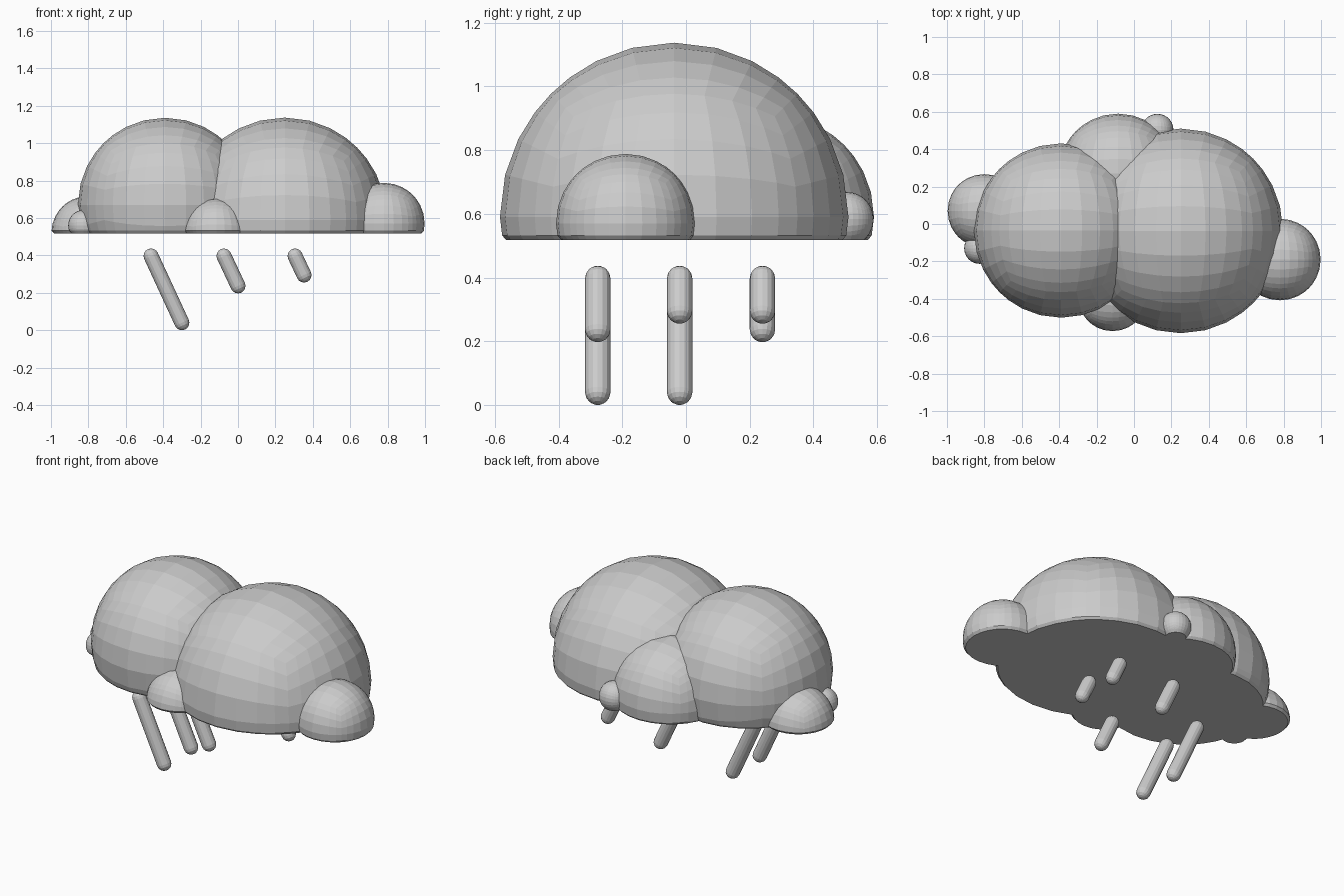
import bpy, bmesh, math
from mathutils import Vector

if "Cube" in bpy.data.objects:
    bpy.data.objects.remove(bpy.data.objects["Cube"])

BASE = 0.518   # flat underside of the cloud
LIP = 0.532    # where the lower lip starts


def link(bm, name):
    mesh = bpy.data.meshes.new(name)
    bm.to_mesh(mesh)
    bm.free()
    ob = bpy.data.objects.new(name, mesh)
    bpy.context.collection.objects.link(ob)
    return ob


def puff(name, centre, r):
    # cube-based sphere: subdivided cube pushed out to a radius
    bm = bmesh.new()
    bmesh.ops.create_cube(bm, size=2)
    bmesh.ops.subdivide_edges(bm, edges=bm.edges[:], cuts=7, use_grid_fill=True)
    for v in bm.verts:
        v.co = Vector(centre) + v.co.normalized() * r
    return link(bm, name)


def raindrop(name, top, bottom, r=0.04, sides=16, steps=4):
    # capsule: spun profile aligned between its two cap centres
    top, bottom = Vector(top), Vector(bottom)
    axis = top - bottom
    length = axis.length
    bm = bmesh.new()
    profile = []
    for base, start in ((0, -90), (length, 0)):
        for i in range(steps + 1):
            a = math.radians(start + 90 * i / steps)
            profile.append(bm.verts.new((r * math.cos(a), 0, base + r * math.sin(a))))
    edges = [bm.edges.new(p) for p in zip(profile, profile[1:])]
    bmesh.ops.spin(bm, geom=profile + edges, cent=(0, 0, 0), axis=(0, 0, 1),
                   angle=math.tau, steps=sides, use_merge=True)
    bmesh.ops.remove_doubles(bm, verts=bm.verts[:], dist=0.0005)
    bmesh.ops.recalc_face_normals(bm, faces=bm.faces[:])
    bm.transform(axis.to_track_quat('Z', 'Y').to_matrix().to_4x4())
    bmesh.ops.translate(bm, verts=bm.verts[:], vec=bottom)
    return link(bm, name)


# Cloud: union of the puffs
puffs = [
    ((0.25, -0.037, 0.59), 0.547),     # large right
    ((-0.39, -0.035, 0.67), 0.466),    # large left
    ((-0.085, 0.27, 0.59), 0.32),      # back
    ((0.78, -0.19, 0.57), 0.218),      # right end
    ((-0.80, 0.07, 0.52), 0.198),      # left end
    ((-0.115, -0.39, 0.522), 0.184),   # front
    ((0.125, 0.503, 0.583), 0.086),    # tiny back
    ((-0.825, -0.13, 0.56), 0.083),    # tiny left
]
cloud = puff("cloud", *puffs[0])
helpers = []
for i, (c, r) in enumerate(puffs[1:]):
    h = puff(f"puff_helper_{i}", c, r)
    h.hide_render = True
    helpers.append(h)
    mod = cloud.modifiers.new("union", 'BOOLEAN')
    mod.operation, mod.solver, mod.object = 'UNION', 'EXACT', h
bpy.context.view_layer.update()
merged = bpy.data.meshes.new_from_object(
    cloud.evaluated_get(bpy.context.evaluated_depsgraph_get()))
cloud.modifiers.clear()
for h in helpers:
    bpy.data.objects.remove(h)

# Flat underside with a narrow bevelled lip
bm = bmesh.new()
bm.from_mesh(merged)
cut = bmesh.ops.bisect_plane(bm, geom=bm.verts[:] + bm.edges[:] + bm.faces[:],
                             plane_co=(0, 0, LIP), plane_no=(0, 0, -1),
                             clear_outer=True)
rim = [e for e in bm.edges if e.is_boundary]
bmesh.ops.remove_doubles(bm, verts=list({v for e in rim for v in e.verts}), dist=0.001)
rim = [e for e in bm.edges if e.is_boundary]
bottom = bmesh.ops.contextual_create(bm, geom=rim)["faces"]
bmesh.ops.recalc_face_normals(bm, faces=bm.faces[:])
bmesh.ops.inset_region(bm, faces=bottom, thickness=0.012, use_even_offset=True)
for v in {v for f in bottom for v in f.verts}:
    v.co.z = BASE
bm.to_mesh(cloud.data)
bm.free()

# Rain: three slanted columns, two drops in each
columns = [
    ("long", -0.465, -0.30, 0.04, (-0.277, -0.02)),
    ("medium", -0.075, 0.0, 0.237, (-0.277, 0.24)),
    ("short", 0.305, 0.353, 0.295, (-0.02, 0.24)),
]
for label, x0, x1, z1, ys in columns:
    for n, y in enumerate(ys):
        raindrop(f"raindrop_{label}_{n + 1}", (x0, y, 0.397), (x1, y, z1))
